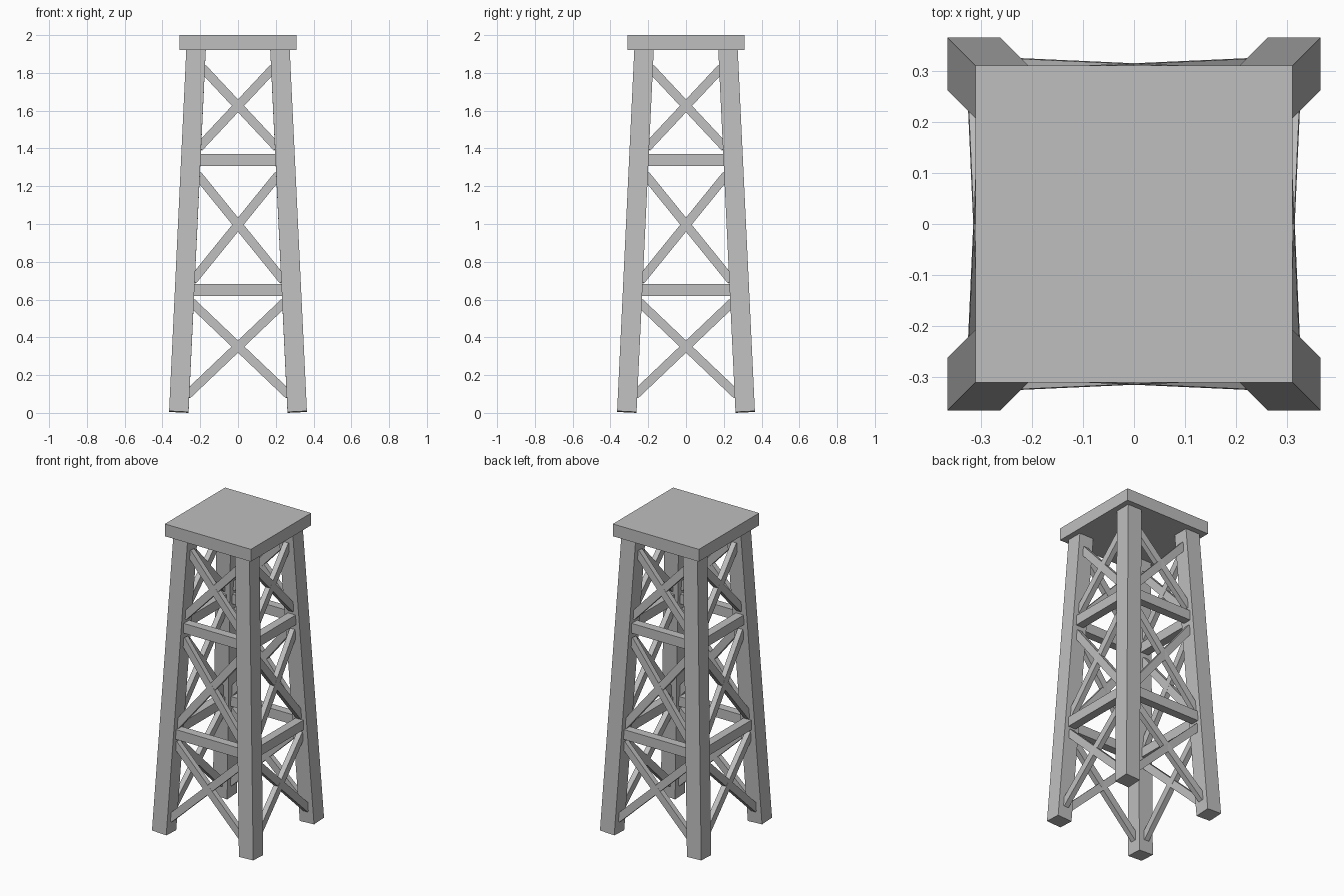
import bpy
import bmesh
from mathutils import Vector, Matrix

if "Cube" in bpy.data.objects:
    bpy.data.objects.remove(bpy.data.objects["Cube"])

grey = bpy.data.materials.new("weathered grey")
grey.diffuse_color = (0.52, 0.52, 0.52, 1)
grey.use_nodes = True
grey.node_tree.nodes["Principled BSDF"].inputs["Base Color"].default_value = grey.diffuse_color


def leg_offset(z):
    """Distance of a leg's centre line from the middle of the tower."""
    return 0.3135 - 0.0475 * z


def beam(name, a, b, side, width, depth):
    """Square-ended beam from a to b; width runs along the side direction."""
    a, b = Vector(a), Vector(b)
    axis = (b - a).normalized()
    side = Vector(side)
    u = (side - axis * side.dot(axis)).normalized()
    v = axis.cross(u)
    rot = Matrix((u, v, axis)).transposed().to_4x4()
    size = Matrix.Diagonal((width, depth, (b - a).length, 1))
    bm = bmesh.new()
    bmesh.ops.create_cube(bm, size=1, matrix=Matrix.Translation((a + b) / 2) @ rot @ size)
    mesh = bpy.data.meshes.new(name)
    bm.to_mesh(mesh)
    bm.free()
    mesh.materials.append(grey)
    obj = bpy.data.objects.new(name, mesh)
    bpy.context.collection.objects.link(obj)
    return obj


# top platform
beam("platform", (0, 0, 1.92), (0, 0, 2.0), (1, 0, 0), 0.62, 0.62)

# four leaning legs
lo, hi = leg_offset(0.005), leg_offset(1.93)
for sx in (-1, 1):
    for sy in (-1, 1):
        beam("leg", (sx * lo, sy * lo, 0.005), (sx * hi, sy * hi, 1.93),
             (1, 0, 0), 0.103, 0.103)

# lower and upper height of each cross brace, where it meets the leg
tiers = [(0.095, 0.585), (0.70, 1.26), (1.405, 1.825)]

for k in range(4):
    turn = Matrix.Rotation(k * 1.5707963, 3, 'Z')
    outward = turn @ Vector((0, -1, 0))

    def on_leg(side, z):
        """Point just inside a leg's inner face, in the plane of the leg centres."""
        y = leg_offset(z)
        return turn @ Vector((side * (y - 0.04), -y, z))

    # horizontal rails
    for z in (0.65, 1.338):
        beam("rail", on_leg(-1, z), on_leg(1, z), outward, 0.055, 0.064)

    # crossed diagonal braces
    for z0, z1 in tiers:
        for s in (-1, 1):
            beam("cross_brace", on_leg(s, z0), on_leg(-s, z1), outward, 0.034, 0.047)
